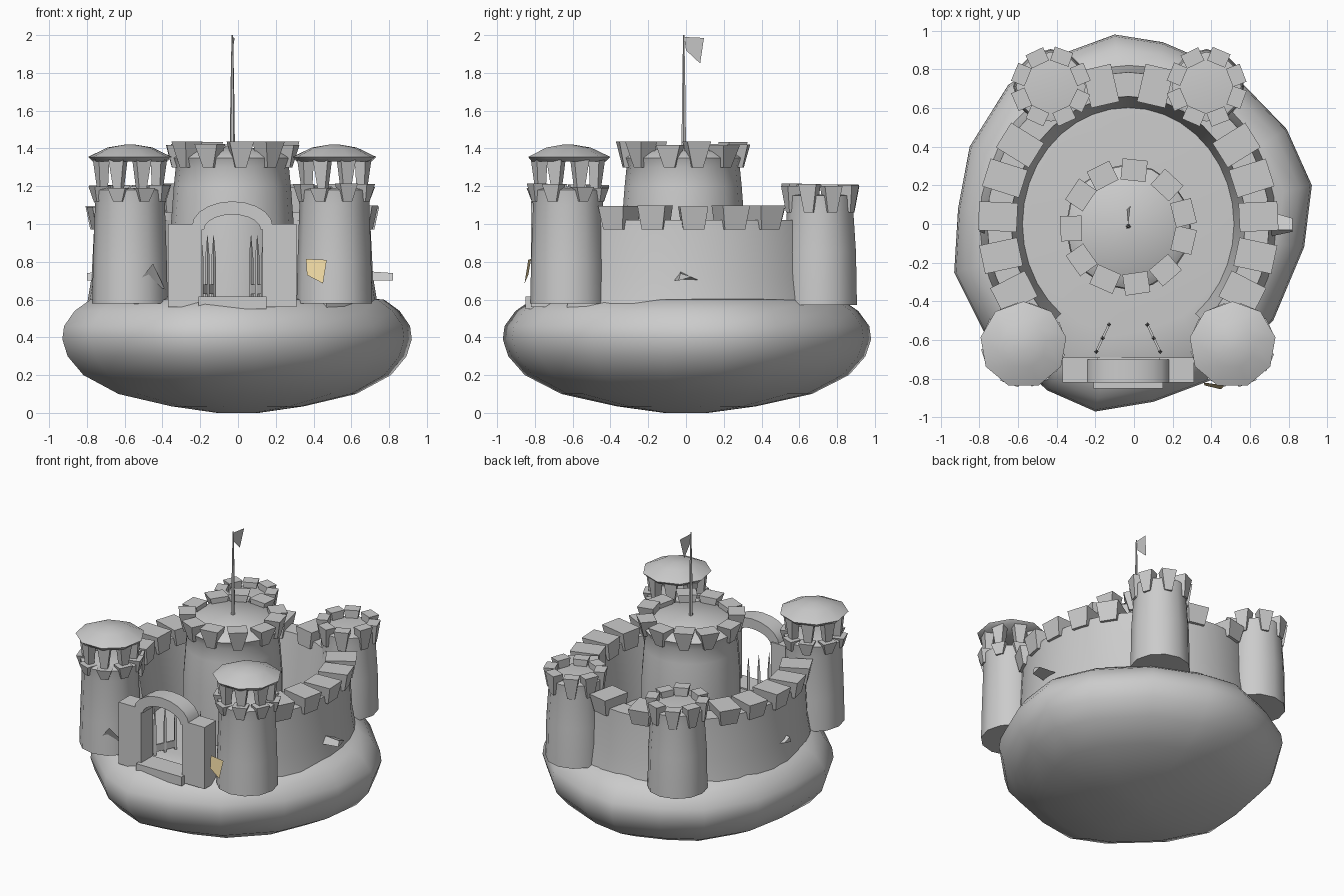
import bpy, bmesh, random
from math import sin, cos, pi, radians, sqrt, atan2
from mathutils import Vector, Matrix

if "Cube" in bpy.data.objects:
    bpy.data.objects.remove(bpy.data.objects["Cube"])

random.seed(4)
CX = -0.03  # symmetry line of the castle


def finish(name, bm, angle=40):
    bmesh.ops.recalc_face_normals(bm, faces=bm.faces[:])
    me = bpy.data.meshes.new(name)
    bm.to_mesh(me)
    bm.free()
    ob = bpy.data.objects.new(name, me)
    bpy.context.collection.objects.link(ob)
    bpy.ops.object.select_all(action='DESELECT')
    ob.select_set(True)
    bpy.context.view_layer.objects.active = ob
    bpy.ops.object.shade_smooth_by_angle(angle=radians(angle))
    return ob


def loft(bm, rings, closed=True, caps=True):
    vs = [[bm.verts.new(p) for p in r] for r in rings]
    n = len(vs[0])
    for a, b in zip(vs, vs[1:]):
        for i in range(n if closed else n - 1):
            j = (i + 1) % n
            bm.faces.new((a[i], a[j], b[j], b[i]))
    if caps:
        bm.faces.new(vs[0])
        bm.faces.new(vs[-1])


def lathe(bm, x, y, profile, n, turn=0.0):
    loft(bm, [[(x + r * cos(turn + 2 * pi * i / n), y + r * sin(turn + 2 * pi * i / n), z)
               for i in range(n)] for r, z in profile])


def block(bm, x, y, z0, z1, ang, radial, along, foot=1.0):
    # box facing outward along ang; foot narrows its lower end
    d, t = Vector((cos(ang), sin(ang), 0)), Vector((-sin(ang), cos(ang), 0))
    c = Vector((x, y, 0))
    rings = []
    for z, s in ((z0, foot), (z1, 1.0)):
        rings.append([c + d * (radial / 2 * a * (s if a > 0 else 1)) + t * (along / 2 * b * s) + Vector((0, 0, z))
                      for a, b in ((-1, -1), (1, -1), (1, 1), (-1, 1))])
    loft(bm, rings)


def crown(bm, x, y, r, z0, z1, n, radial, along, foot=0.5):
    for i in range(n):
        a = 2 * pi * (i + 0.5) / n + random.uniform(-.06, .06)
        block(bm, x + r * cos(a), y + r * sin(a), z0, z1 - random.uniform(0, .025), a, radial, along, foot)


# rock base: irregular outline scaled up a rounded profile
outline = [(.92, .2), (.79, .49), (.5, .79), (.15, .94), (-.1, .98), (-.4, .87), (-.65, .72), (-.85, .4),
           (-.91, .08), (-.93, -.25), (-.78, -.55), (-.45, -.86), (-.2, -.97), (.1, -.92), (.42, -.8),
           (.72, -.5), (.88, -.12)]
bm = bmesh.new()
rings = []
for s, z in ((.12, 0), (.38, .035), (.68, .1), (.88, .2), (.97, .3), (1, .39), (.99, .46), (.93, .54), (.84, .6), (.6, .615)):
    rings.append([(x * s, y * s, z) for x, y in outline])
loft(bm, rings)
finish("rock_base", bm, 50)

# curtain wall: sloped section swept round an open ellipse
A, B = 0.655, 0.71


def wall_point(t, off, z):
    nx, ny = cos(t) / A, sin(t) / B
    l = sqrt(nx * nx + ny * ny)
    return (CX + A * cos(t) + off * nx / l, B * sin(t) + off * ny / l, z)


bm = bmesh.new()
section = ((.12, .54), (.09, .72), (.075, 1.02), (-.05, 1.02), (-.11, .6))
loft(bm, [[wall_point(radians(-50 + 280 * i / 28), o, z) for o, z in section] for i in range(29)])
finish("curtain_wall", bm)

# wall battlements
bm = bmesh.new()
for deg in (-29, -13, 3, 19, 34, 78, 102, 146, 161, 177, 193, 209):
    t = radians(deg)
    x, y, _ = wall_point(t, .02, 0)
    block(bm, x, y, .97, 1.1 - random.uniform(0, .02), atan2(sin(t) / B, cos(t) / A), .2, .15, .75)
finish("wall_battlements", bm)

# central keep
bm = bmesh.new()
lathe(bm, CX, -.015, ((.325, .58), (.325, 1.0), (.31, 1.2), (.3, 1.3), (.32, 1.35), (.27, 1.385), (.03, 1.41)), 16)
finish("keep", bm)
bm = bmesh.new()
crown(bm, CX, -.015, .295, 1.3, 1.44, 11, .11, .13, .45)
finish("keep_battlements", bm)

# rear towers with open crowns
for side, x in (("left", -.43), ("right", .375)):
    bm = bmesh.new()
    lathe(bm, x, .71, ((.195, .57), (.19, .85), (.175, 1.08), (.18, 1.15), (.15, 1.155)), 12)
    crown(bm, x, .71, .165, 1.06, 1.215, 8, .075, .1, .5)
    finish("rear_tower_" + side, bm)

# front towers with a lantern gallery and a shallow cap
for side, x in (("left", -.572), ("right", .51)):
    y = -.625
    bm = bmesh.new()
    lathe(bm, x, y, ((.2, .58), (.195, .8), (.185, 1.1), (.195, 1.18), (.16, 1.19)), 12)
    crown(bm, x, y, .175, 1.12, 1.215, 8, .08, .1, .5)
    for i in range(8):
        a = 2 * pi * (i + .5) / 8
        block(bm, x + .165 * cos(a), y + .165 * sin(a), 1.17, 1.34, a, .06, .085, .45)
    finish("front_tower_" + side, bm)
    bm = bmesh.new()
    lathe(bm, x, y, ((.2, 1.33), (.225, 1.355), (.12, 1.405), (.03, 1.42)), 9, radians(-70))
    finish("tower_cap_" + side, bm, 50)

# gatehouse: piers and arch
bm = bmesh.new()
for s in (-1, 1):
    block(bm, CX + s * .25, -.755, .56, 1.0, -pi / 2, .13, .18)
rings = []
for i in range(11):
    t = pi * i / 10
    c, s = cos(t), sin(t)
    inner, outer = (CX + .15 * c, .97 + .08 * s), (CX + .215 * c, .985 + .135 * s)
    rings.append([(inner[0], -.82, inner[1]), (inner[0], -.7, inner[1]),
                  (outer[0], -.7, outer[1]), (outer[0], -.82, outer[1])])
loft(bm, rings)
finish("gatehouse", bm)

# gate threshold
bm = bmesh.new()
block(bm, CX, -.77, .55, .615, -pi / 2, .16, .36)
finish("gate_threshold", bm)

# opened gate leaves made of pointed bars
bm = bmesh.new()
for s in (-1, 1):
    for k in range(3):
        x, y = CX + s * (.165 - .033 * k), -.66 + .07 * k
        lathe(bm, x, y, ((.012, .6), (.012, .82), (.001, .94)), 4)
    block(bm, CX + s * .132, -.59, .63, .68, atan2(.14, -s * .066), .16, .012)
finish("gate_leaves", bm)

# flagpole and pennant
bm = bmesh.new()
lathe(bm, CX, -.012, ((.014, 1.38), (.01, 1.7), (.004, 2.0)), 6)
finish("flagpole", bm)
bm = bmesh.new()
pts = [(CX, -.01, 1.99), (CX + .012, .095, 1.985), (CX - .008, .075, 1.85), (CX, .0, 1.92)]
bm.faces.new([bm.verts.new(p) for p in pts])
finish("pennant", bm)

# small ledges on the wall sides and a fin at the left tower foot
bm = bmesh.new()
for x0, x1 in ((.68, .82), (-.72, -.8)):
    loft(bm, [[(x0, -.07, .7), (x0, .07, .7), (x0, -.03, .75)], [(x1, -.04, .7), (x1, .03, .72), (x1, -.03, .74)]])
loft(bm, [[(-.58, -.8, .63), (-.39, -.72, .66)], [(-.45, -.81, .79), (-.37, -.7, .62)]], closed=False, caps=False)
finish("ledges", bm)

# lit window on the right front tower
bm = bmesh.new()
quad = [(.365, -.835, .69 + .04), (.45, -.855, .685), (.47, -.835, .81), (.36, -.82, .815)]
bm.faces.new([bm.verts.new(p) for p in quad])
bmesh.ops.solidify(bm, geom=bm.faces[:], thickness=.02)
window = finish("window", bm)
mat = bpy.data.materials.new("warm_glow")
mat.diffuse_color = (.85, .68, .36, 1)
mat.use_nodes = True
mat.node_tree.nodes["Principled BSDF"].inputs["Base Color"].default_value = mat.diffuse_color
window.data.materials.append(mat)
